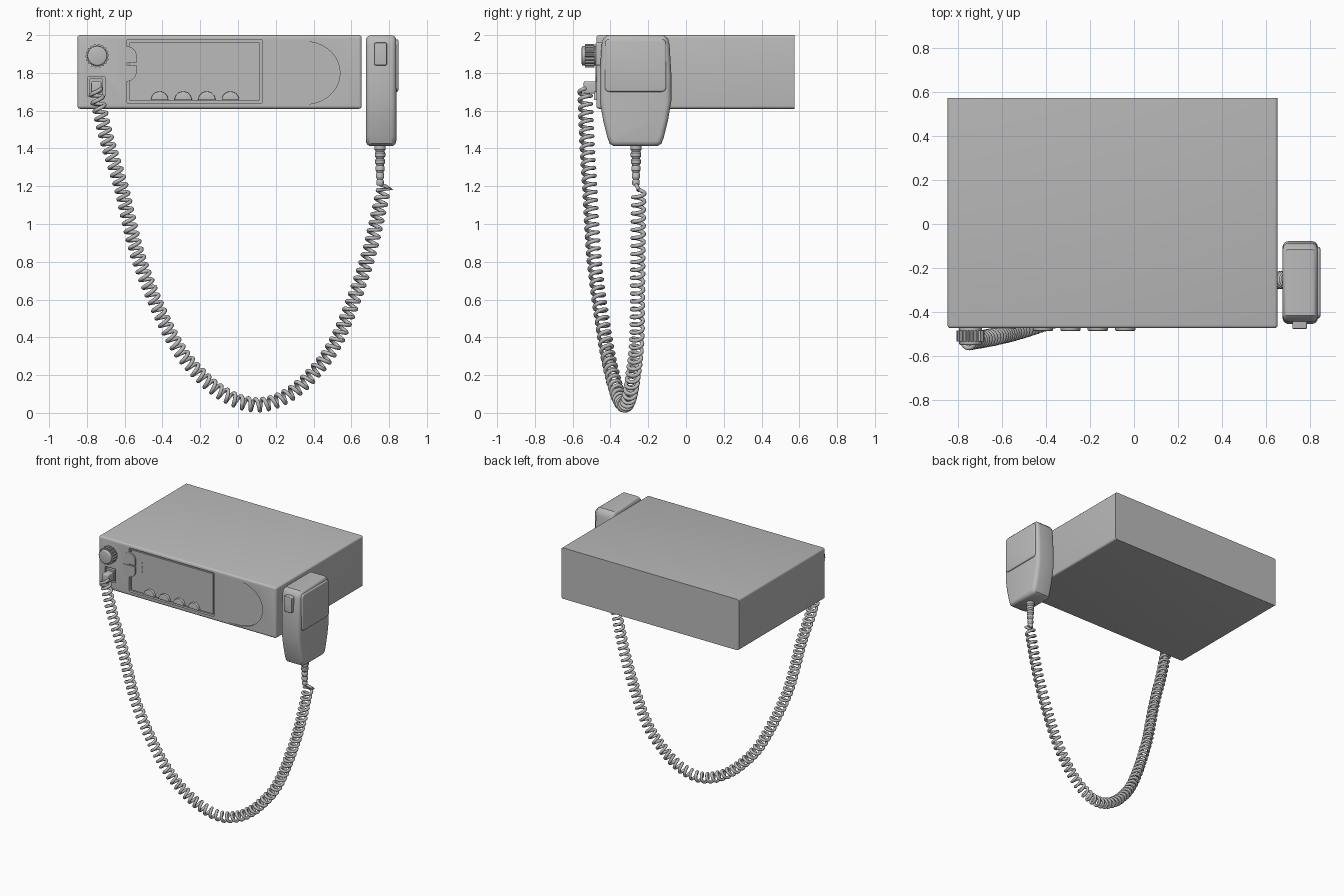
import bpy, bmesh
from math import pi, sin, cos
from mathutils import Vector

if "Cube" in bpy.data.objects:
    bpy.data.objects.remove(bpy.data.objects["Cube"])

grey = bpy.data.materials.new("plain_grey")
grey.use_nodes = True
grey.diffuse_color = (0.5, 0.5, 0.5, 1)
grey.node_tree.nodes["Principled BSDF"].inputs["Base Color"].default_value = (0.5, 0.5, 0.5, 1)


def shade(ob):
    bpy.ops.object.select_all(action='DESELECT')
    ob.select_set(True)
    bpy.context.view_layer.objects.active = ob
    bpy.ops.object.shade_smooth_by_angle(angle=0.6)


def finish(name, bm):
    bmesh.ops.recalc_face_normals(bm, faces=bm.faces)
    me = bpy.data.meshes.new(name)
    bm.to_mesh(me)
    bm.free()
    me.materials.append(grey)
    ob = bpy.data.objects.new(name, me)
    bpy.context.collection.objects.link(ob)
    shade(ob)
    return ob


def arc(cx, cz, r, a0=0, a1=2 * pi, n=16):
    return [(cx + r * cos(a0 + (a1 - a0) * i / n), cz + r * sin(a0 + (a1 - a0) * i / n))
            for i in range(n + 1)]


def disc(cx, cz, r, n=24):
    return arc(cx, cz, r, n=n)[:-1]


def rrect(u0, u1, v0, v1, r):
    pts = []
    corners = [(u1 - r, v1 - r), (u0 + r, v1 - r), (u0 + r, v0 + r), (u1 - r, v0 + r)]
    for k, (u, v) in enumerate(corners):
        pts += arc(u, v, r, k * pi / 2, (k + 1) * pi / 2, 5)
    return pts


def prism(name, pts, a, b, axis='y', bevel=0, both=False, segs=3):
    """Extrude an outline from depth a to b; a (and b if both) gets rounded rims.
    Either depth may be a function of the first outline coordinate."""
    bm = bmesh.new()
    rings = []
    for d in (a, b):
        ring = []
        for u, v in pts:
            dd = d(u) if callable(d) else d
            ring.append(bm.verts.new((u, dd, v) if axis == 'y' else (dd, u, v)))
        rings.append(ring)
    n = len(pts)
    caps = [bm.faces.new(r) for r in rings]
    for i in range(n):
        j = (i + 1) % n
        bm.faces.new((rings[0][i], rings[0][j], rings[1][j], rings[1][i]))
    bmesh.ops.recalc_face_normals(bm, faces=bm.faces)
    if bevel:
        edges = set(caps[0].edges) | (set(caps[1].edges) if both else set())
        bmesh.ops.bevel(bm, geom=list(edges), offset=bevel, segments=segs,
                        profile=0.5, affect='EDGES', clamp_overlap=True)
    return finish(name, bm)


def cut(ob, cutter):
    mod = ob.modifiers.new("cut", 'BOOLEAN')
    mod.operation = 'DIFFERENCE'
    mod.solver = 'EXACT'
    mod.object = cutter
    cutter.hide_render = True
    bpy.context.view_layer.objects.active = ob
    bpy.ops.object.modifier_apply(modifier=mod.name)
    bpy.data.objects.remove(cutter)


def lathe(name, x, y, profile, n=16):
    bm = bmesh.new()
    rings = [[bm.verts.new((x + r * cos(2 * pi * i / n), y + r * sin(2 * pi * i / n), z))
              for i in range(n)] for r, z in profile]
    for p, q in zip(rings, rings[1:]):
        for i in range(n):
            j = (i + 1) % n
            bm.faces.new((p[i], p[j], q[j], q[i]))
    bm.faces.new(rings[0])
    bm.faces.new(rings[-1])
    return finish(name, bm)


# Radio case with front recesses
FRONT = -0.475
case = prism("radio_case", rrect(-0.85, 0.655, 1.61, 2.0, 0.015), FRONT, 0.575, bevel=0.014)
cut(case, prism("panel_cutter", rrect(-0.59, 0.13, 1.64, 1.975, 0.006), -0.6, -0.455))
cut(case, prism("socket_cutter", rrect(-0.795, -0.705, 1.675, 1.78, 0.004), -0.6, -0.44))
grip = [(0.2, 1.972), (0.2, 1.628), (0.36, 1.63)]
grip += [(0.36 + 0.18 * cos(a), 1.8 + 0.165 * sin(a))
         for a in [(-0.45 + 0.9 * i / 16) * pi for i in range(17)]] + [(0.36, 1.97)]
cut(case, prism("grip_cutter", grip, -0.6, lambda x: FRONT - 0.001 + 0.05 * (x - 0.2)))
shade(case)

# Display panel, keys and indicator dots
prism("display_panel", rrect(-0.576, 0.116, 1.654, 1.961, 0.004), -0.468, -0.45)
for i in range(4):
    prism(f"key_{i + 1}", arc(-0.415 + 0.125 * i, 1.656, 0.046, 0, pi), -0.487, -0.45,
          bevel=0.004, segs=2)
for i in range(3):
    prism(f"indicator_{i + 1}", disc(-0.488, 1.82 + 0.03 * i, 0.008, 12), -0.473, -0.46)

# Rocker switch in two halves
RX = -0.587
prism("rocker_up", arc(RX, 1.89, 0.05, 0, pi) + [(RX - 0.05, 1.853), (RX + 0.05, 1.853)],
      -0.479, -0.45)
prism("rocker_down", arc(RX, 1.805, 0.05, pi, 2 * pi) + [(RX + 0.05, 1.843), (RX - 0.05, 1.843)],
      -0.479, -0.45)

# Ridged volume knob
KX, KZ = -0.745, 1.89
teeth = []
for i in range(72):
    r = 0.063 if i % 4 < 2 else 0.056
    teeth.append((KX + r * cos(2 * pi * i / 72), KZ + r * sin(2 * pi * i / 72)))
prism("knob_grip", teeth, -0.535, -0.485)
prism("knob_cap", disc(KX, KZ, 0.052), -0.552, -0.47, bevel=0.008)

# Cord plug in the socket
prism("socket_rim", rrect(-0.785, -0.715, 1.685, 1.77, 0.004), -0.478, -0.43)
prism("cord_plug", rrect(-0.777, -0.723, 1.69, 1.755, 0.01), -0.542, -0.44, bevel=0.008)

# Hand microphone: tapered body with rounded rims
MY = -0.267
half = [(0.115, 1.412), (0.137, 1.425), (0.15, 1.46), (0.172, 1.55), (0.189, 1.65), (0.189, 1.8),
        (0.18, 1.95), (0.172, 1.98), (0.15, 2.0)]
outline = [(MY + w, z) for w, z in half] + [(MY - w, z) for w, z in reversed(half)]
prism("microphone_body", outline, 0.677, 0.838, axis='x', bevel=0.028, both=True, segs=4)
prism("microphone_grille", rrect(-0.43, -0.105, 1.70, 1.978, 0.025), 0.849, 0.82, axis='x',
      bevel=0.008)
prism("talk_button", rrect(0.722, 0.788, 1.84, 1.96, 0.008), -0.478, -0.42, bevel=0.005)

# Ribbed strain relief
ribs = []
for i in range(6):
    r, z = 0.03 - 0.002 * i, 1.42 - 0.037 * i
    ribs += [(r * 0.8, z), (r, z - 0.007), (r, z - 0.025), (r * 0.8, z - 0.031)]
lathe("strain_relief", 0.752, -0.265, ribs)

# Coiled cord wound around a hanging path
path = [Vector(p) for p in (
    (-0.755, -0.535, 1.71), (-0.695, -0.525, 1.45), (-0.62, -0.51, 1.2), (-0.52, -0.485, 0.8),
    (-0.35, -0.43, 0.4), (-0.2, -0.39, 0.2), (-0.05, -0.355, 0.085), (0.1, -0.325, 0.042),
    (0.25, -0.30, 0.085), (0.39, -0.28, 0.2), (0.53, -0.26, 0.4), (0.68, -0.255, 0.8),
    (0.77, -0.25, 1.18))]
path = [2 * path[0] - path[1]] + path + [2 * path[-1] - path[-2]]
axis_pts = []
for a, b, c, d in zip(path, path[1:], path[2:], path[3:]):
    for k in range(130):
        t = k / 130
        axis_pts.append(0.5 * (2 * b + (c - a) * t + (2 * a - 5 * b + 4 * c - d) * t * t
                               + (3 * b - a - 3 * c + d) * t ** 3))
coil, length = [Vector((-0.75, -0.53, 1.72))], 0
for p, q in zip(axis_pts, axis_pts[1:]):
    tangent = (q - p).normalized()
    u = tangent.cross(Vector((0, 1, 0))).normalized()
    v = tangent.cross(u)
    angle = 2 * pi * length / 0.044
    coil.append(p + 0.031 * (cos(angle) * u + sin(angle) * v))
    length += (q - p).length
coil += [Vector((0.81, -0.25, 1.185)), Vector((0.78, -0.26, 1.2)), Vector((0.752, -0.265, 1.21))]

curve = bpy.data.curves.new("coiled_cord", 'CURVE')
curve.dimensions = '3D'
curve.bevel_depth = 0.0105
curve.bevel_resolution = 2
curve.use_fill_caps = True
spline = curve.splines.new('POLY')
spline.points.add(len(coil) - 1)
for point, co in zip(spline.points, coil):
    point.co = (*co, 1)
spline.use_smooth = True
curve.materials.append(grey)
bpy.context.collection.objects.link(bpy.data.objects.new("coiled_cord", curve))
